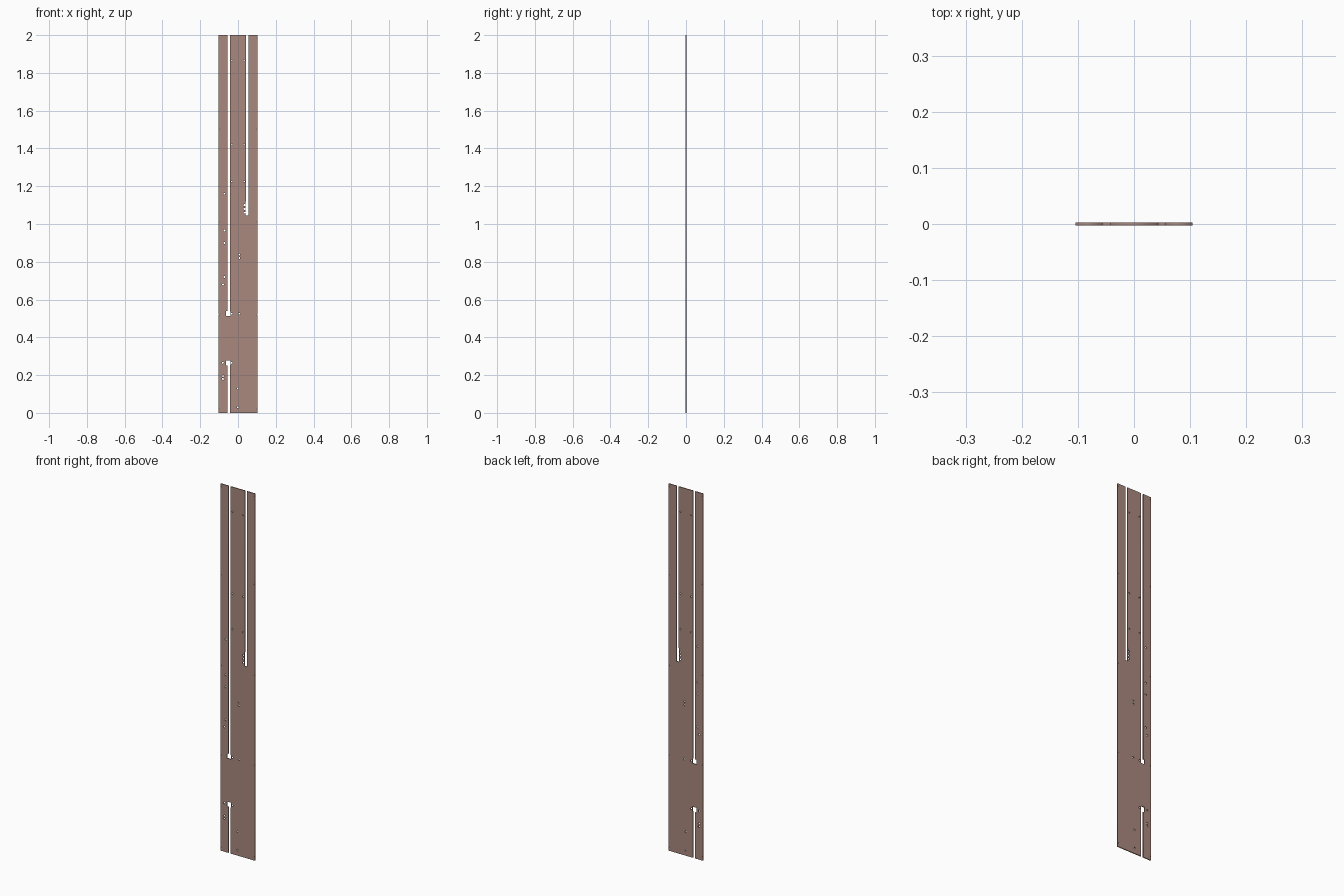
import bpy
from math import sin, cos, tau

if "Cube" in bpy.data.objects:
    bpy.data.objects.remove(bpy.data.objects["Cube"])

W, H, T = 0.104, 2.0, 0.005  # half width, height, thickness

# Plate outline with three open slots ending in wider pockets
outline = [
    (-W, 0), (-0.056, 0), (-0.056, 0.250), (-0.064, 0.250), (-0.064, 0.278),
    (-0.040, 0.278), (-0.040, 0.256), (-0.043, 0.250), (-0.043, 0),
    (W, 0), (W, H), (0.055, H), (0.055, 1.044), (0.041, 1.044),
    (0.041, 1.118), (0.043, 1.122), (0.043, H),
    (-0.043, H), (-0.043, 0.540), (-0.040, 0.536), (-0.040, 0.514),
    (-0.064, 0.514), (-0.064, 0.540), (-0.056, 0.540), (-0.056, H), (-W, H),
]

curve = bpy.data.curves.new("slotted_plate", 'CURVE')
curve.dimensions = '2D'
curve.fill_mode = 'BOTH'
curve.extrude = T / 2


def loop(points):
    s = curve.splines.new('POLY')
    s.points.add(len(points) - 1)
    for p, (x, z) in zip(s.points, points):
        p.co = (x, z, 0, 1)
    s.use_cyclic_u = True


def hole(x, z, r):
    loop([(x + r * cos(tau * i / 16), z + r * sin(tau * i / 16)) for i in range(16)])


loop(outline)

# Small edge holes and paired middle holes
for side in (-1, 1):
    for z in (0.02, 0.52, 1.01, 1.505, 1.985):
        hole(side * 0.1, z, 0.002)
    for z in (1.225, 1.42, 1.865):
        hole(side * 0.032, z, 0.004)

# Mounting holes
for x, zs in ((-0.072, (0.72, 0.90, 0.965, 1.16)), (-0.08, (0.18, 0.195, 0.265, 0.68)),
              (0.007, (0.525, 0.82, 0.838)), (-0.001, (0.03, 0.13)),
              (-0.033, (0.265, 0.525)), (0.034, (1.06, 1.08, 1.10))):
    for z in zs:
        hole(x, z, 0.005)

# Stand the plate up and turn it into a mesh
plate = bpy.data.objects.new("slotted_plate", curve)
bpy.context.collection.objects.link(plate)
plate.rotation_euler = (tau / 4, 0, 0)
bpy.context.view_layer.objects.active = plate
plate.select_set(True)
bpy.ops.object.convert(target='MESH')

mat = bpy.data.materials.new("brown")
mat.diffuse_color = (0.40, 0.25, 0.21, 1)
mat.use_nodes = True
mat.node_tree.nodes["Principled BSDF"].inputs["Base Color"].default_value = mat.diffuse_color
plate = bpy.context.object
plate.data.materials.clear()
plate.data.materials.append(mat)
